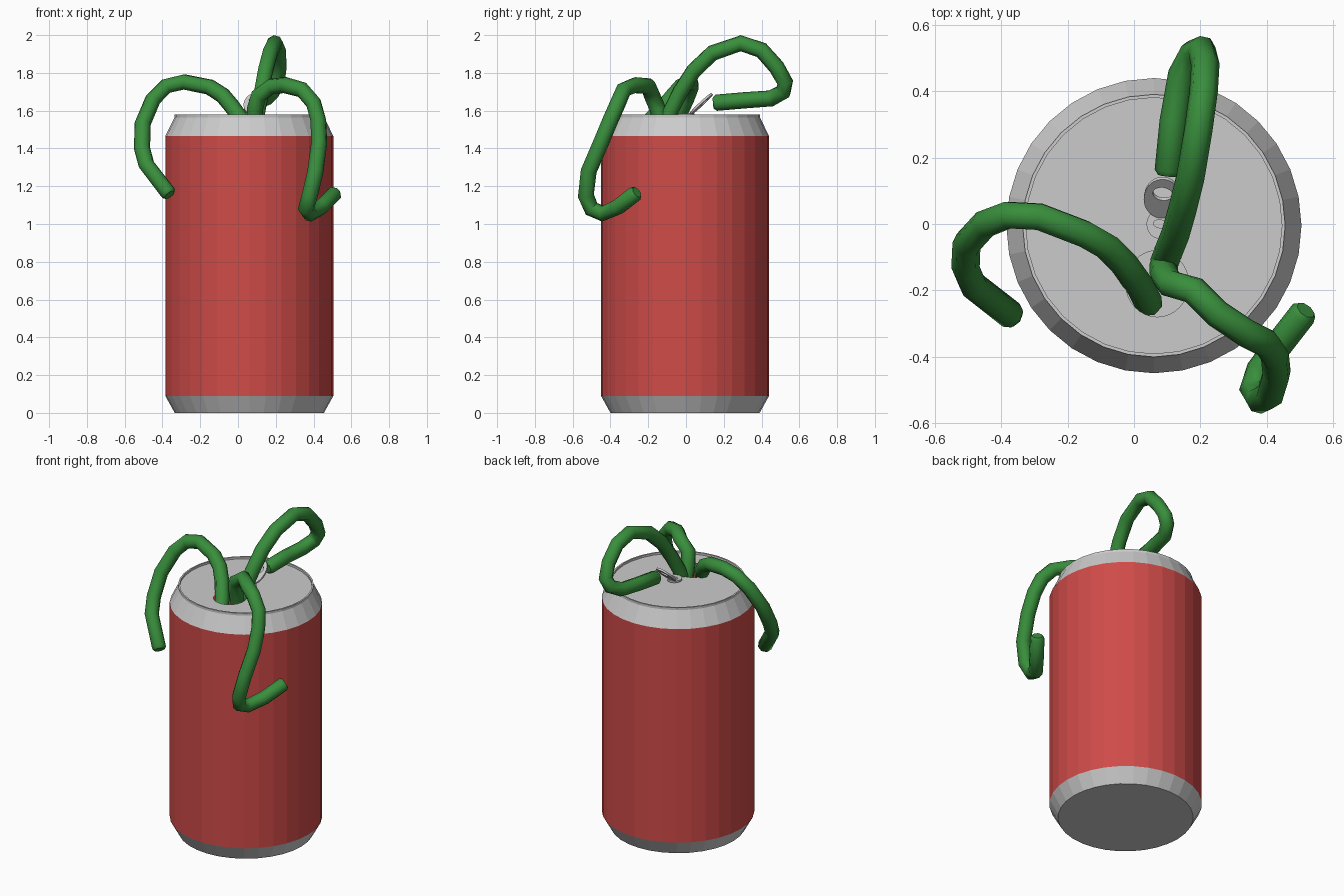
import bpy, bmesh, math

if "Cube" in bpy.data.objects:
    bpy.data.objects.remove(bpy.data.objects["Cube"])

CX, CY, SIDES, LID_Z = 0.06, -0.005, 32, 1.567


def material(name, rgb):
    m = bpy.data.materials.new(name)
    m.diffuse_color = (*rgb, 1)
    m.use_nodes = True
    m.node_tree.nodes["Principled BSDF"].inputs["Base Color"].default_value = m.diffuse_color
    return m


RED = material("red_paint", (0.62, 0.07, 0.065))
GREEN = material("green_skin", (0.04, 0.27, 0.045))


def ring(bm, rx, ry, x, y, z):
    return [bm.verts.new((x + rx * math.cos(a), y + ry * math.sin(a), z))
            for a in (2 * math.pi * i / SIDES for i in range(SIDES))]


def bridge(bm, a, b):
    for i in range(SIDES):
        j = (i + 1) % SIDES
        bm.faces.new((a[i], a[j], b[j], b[i]))


def finish(bm, name, mat=None):
    me = bpy.data.meshes.new(name)
    bm.to_mesh(me)
    bm.free()
    ob = bpy.data.objects.new(name, me)
    bpy.context.collection.objects.link(ob)
    if mat:
        me.materials.append(mat)
    return ob


def lathe(name, profile, mat=None, cap=False, hole=None):
    """Faceted rings around the can axis; optional bottom cap or oval-holed lid."""
    bm = bmesh.new()
    rings = [ring(bm, r, r, CX, CY, z) for r, z in profile]
    if hole:
        rings.append(ring(bm, *hole))
    for a, b in zip(rings, rings[1:]):
        bridge(bm, a, b)
    if cap:
        bm.faces.new(rings[0][::-1])
    return finish(bm, name, mat)


def oval_plate(name, outer, inner, inner_y, loc, rot, t=0.012):
    """Thin oval plate with an oval hole."""
    bm = bmesh.new()
    loops = [ring(bm, *outer, 0, 0, t / 2), ring(bm, *inner, 0, inner_y, t / 2),
             ring(bm, *inner, 0, inner_y, -t / 2), ring(bm, *outer, 0, 0, -t / 2)]
    for a, b in zip(loops, loops[1:] + loops[:1]):
        bridge(bm, b, a)
    bmesh.ops.recalc_face_normals(bm, faces=bm.faces)
    ob = finish(bm, name)
    ob.location, ob.rotation_euler = loc, rot
    return ob


def tentacle(name, pts, radius=0.043):
    """Round tube along a path with a slightly rounded tip."""
    cu = bpy.data.curves.new(name, 'CURVE')
    cu.dimensions = '3D'
    cu.bevel_depth, cu.bevel_resolution, cu.use_fill_caps = radius, 2, True
    sp = cu.splines.new('POLY')
    a, b = pts[-2], pts[-1]
    tip = tuple(q + (q - p) * 0.015 / math.dist(a, b) for p, q in zip(a, b))
    pts = pts + [tip]
    sp.points.add(len(pts) - 1)
    for p, co in zip(sp.points, pts):
        p.co = (*co, 1)
    sp.points[-1].radius = 0.72
    tmp = bpy.data.objects.new(name + "_path", cu)
    bpy.context.collection.objects.link(tmp)
    bpy.context.view_layer.update()
    me = bpy.data.meshes.new_from_object(
        tmp.evaluated_get(bpy.context.evaluated_depsgraph_get()))
    bpy.data.objects.remove(tmp)
    bm = bmesh.new()
    bm.from_mesh(me)
    bmesh.ops.remove_doubles(bm, verts=bm.verts, dist=1e-5)
    me.materials.clear()
    ob = finish(bm, name, GREEN)
    bpy.ops.object.select_all(action='DESELECT')
    bpy.context.view_layer.objects.active = ob
    ob.select_set(True)
    bpy.ops.object.shade_smooth_by_angle(angle=math.radians(50))


# Can: grey base, red wall, grey neck with rim and holed lid
lathe("can_base", [(0.395, 0), (0.445, 0.09)], cap=True)
lathe("can_wall", [(0.445, 0.09), (0.445, 1.465)], RED)
lathe("can_top", [(0.445, 1.465), (0.396, 1.565), (0.396, 1.58),
                  (0.386, 1.58), (0.386, LID_Z)],
      hole=(0.095, 0.1, 0.07, -0.18, LID_Z))

# Opening tab: flat foot and raised pull ring
oval_plate("tab_foot", (0.042, 0.045), (0.022, 0.012), 0.0,
           (0.08, 0.0, LID_Z + 0.012), (0, 0, -0.15))
oval_plate("tab_pull", (0.055, 0.08), (0.03, 0.026), 0.02,
           (0.085, 0.08, 1.635), (math.radians(43), 0, -0.15))

# Tentacles climbing out of the opening
tentacle("left_tentacle", [
    (0.045, -0.24, 1.45), (0.02, -0.19, 1.55), (-0.03, -0.12, 1.62),
    (-0.08, -0.07, 1.68), (-0.15, -0.03, 1.725), (-0.285, 0.022, 1.752),
    (-0.38, 0.027, 1.73), (-0.45, 0.0, 1.66), (-0.505, -0.06, 1.53),
    (-0.508, -0.13, 1.40), (-0.485, -0.185, 1.315), (-0.37, -0.275, 1.165)])
tentacle("right_tentacle", [
    (0.09, -0.12, 1.48), (0.09, -0.15, 1.61), (0.11, -0.18, 1.68),
    (0.18, -0.2, 1.73), (0.25, -0.27, 1.735), (0.34, -0.33, 1.71),
    (0.40, -0.36, 1.64), (0.425, -0.40, 1.55), (0.43, -0.45, 1.43),
    (0.41, -0.515, 1.28), (0.38, -0.53, 1.15), (0.36, -0.50, 1.08),
    (0.38, -0.44, 1.055), (0.44, -0.36, 1.09), (0.51, -0.27, 1.16)])
tentacle("back_tentacle", [
    (0.09, -0.12, 1.46), (0.105, -0.08, 1.60), (0.125, -0.03, 1.70),
    (0.145, 0.04, 1.81), (0.17, 0.14, 1.905), (0.195, 0.29, 1.957),
    (0.21, 0.40, 1.92), (0.215, 0.48, 1.83), (0.205, 0.525, 1.75),
    (0.18, 0.515, 1.70), (0.145, 0.45, 1.665), (0.12, 0.31, 1.655),
    (0.105, 0.16, 1.642)])
